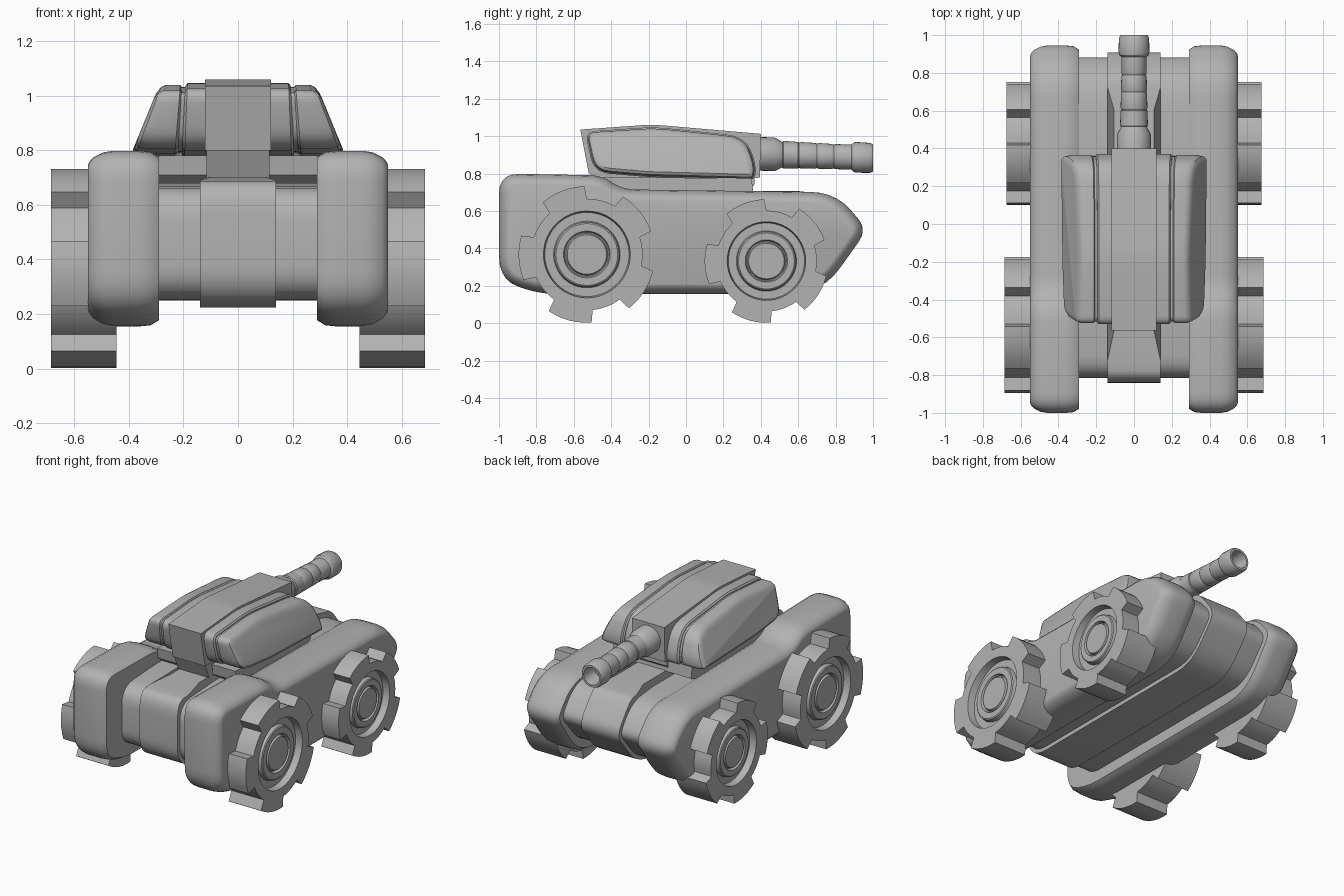
import bpy, bmesh, math
from mathutils import Vector

if "Cube" in bpy.data.objects:
    bpy.data.objects.remove(bpy.data.objects["Cube"])

grey = bpy.data.materials.new("plain grey")
grey.diffuse_color = (0.45, 0.45, 0.45, 1)
grey.use_nodes = True
grey.node_tree.nodes["Principled BSDF"].inputs["Base Color"].default_value = grey.diffuse_color


def finish(bm, name, angle=32):
    bmesh.ops.remove_doubles(bm, verts=bm.verts[:], dist=0.0004)
    bmesh.ops.recalc_face_normals(bm, faces=bm.faces[:])
    me = bpy.data.meshes.new(name)
    bm.to_mesh(me)
    bm.free()
    ob = bpy.data.objects.new(name, me)
    bpy.context.collection.objects.link(ob)
    me.materials.append(grey)
    bpy.ops.object.select_all(action='DESELECT')
    ob.select_set(True)
    bpy.context.view_layer.objects.active = ob
    bpy.ops.object.shade_smooth_by_angle(angle=math.radians(angle))
    return ob


def rounded(points, steps=5):
    """Round each (y, z, radius) corner of a closed profile."""
    out = []
    for i, (y, z, r) in enumerate(points):
        p = Vector((y, z))
        a = Vector(points[i - 1][:2]) - p
        b = Vector(points[(i + 1) % len(points)][:2]) - p
        if r == 0:
            out.append(p)
            continue
        s = p + a.normalized() * min(r, a.length * 0.48)
        e = p + b.normalized() * min(r, b.length * 0.48)
        for k in range(steps + 1):
            t = k / steps
            out.append(s * (1 - t) ** 2 + p * 2 * t * (1 - t) + e * t * t)
    return out


def inset(prof, d):
    """Move a clockwise profile inwards by d."""
    out = []
    for i, p in enumerate(prof):
        a = (p - prof[i - 1]).normalized()
        b = (prof[(i + 1) % len(prof)] - p).normalized()
        t = a + b
        n = Vector((t.y, -t.x)).normalized()
        out.append(p + n * d / max(0.6, n.dot(Vector((a.y, -a.x)))))
    return out


def skin(bm, rings):
    rows = [[bm.verts.new(c) for c in ring] for ring in rings]
    for r0, r1 in zip(rows, rows[1:]):
        for i in range(len(r0)):
            j = (i + 1) % len(r0)
            bm.faces.new((r0[i], r0[j], r1[j], r1[i]))
    bm.faces.new(rows[0])
    bm.faces.new(rows[-1])


def loft(name, prof, sections, side=1, width=None):
    """Skin insets of a (y, z) profile at (x, inset, lean) sections."""
    bm = bmesh.new()
    rings = []
    for x, d, lean in sections:
        rings.append([(side * (x - lean * (p.y - 0.8)) * (width(p) if width else 1), p.x, p.y)
                      for p in inset(prof, d)])
    skin(bm, rings)
    return finish(bm, name)


# Side pods
pod = rounded([(-1.0, 0.80, 0.11), (-0.45, 0.79, 0.07), (-0.34, 0.715, 0.07),
               (0.80, 0.70, 0.14), (0.97, 0.50, 0.08), (0.77, 0.22, 0.10),
               (0.62, 0.155, 0.12), (-0.78, 0.155, 0.10), (-1.0, 0.23, 0.13)])
for side, label in ((-1, "left"), (1, "right")):
    loft(label + "_pod", pod, [(0.29, 0.022, 0), (0.32, 0.004, 0), (0.36, 0, 0),
         (0.46, 0, 0), (0.495, 0.006, 0), (0.53, 0.024, 0), (0.546, 0.042, 0),
         (0.55, 0.056, 0)], side)

# Central hull and the raised band around it
hull = rounded([(-0.815, 0.66, 0.12), (-0.45, 0.68, 0), (0.55, 0.68, 0),
                (0.77, 0.66, 0.12), (0.90, 0.49, 0.06), (0.70, 0.25, 0.12),
                (-0.74, 0.25, 0.08), (-0.815, 0.32, 0.07)])
loft("central_hull", hull, [(-0.3, 0, 0), (0.3, 0, 0)])
band = rounded([(-0.815, 0.66, 0.10), (-0.72, 0.664, 0), (-0.56, 0.675, 0), (0.60, 0.68, 0),
                (0.72, 0.665, 0), (0.77, 0.66, 0.08), (0.90, 0.49, 0.06),
                (0.70, 0.25, 0.12), (-0.74, 0.25, 0.08), (-0.815, 0.32, 0.07)])
loft("hull_band", band, [(-0.14, -0.026, 0), (0.14, -0.026, 0)],
     width=lambda p: 0.75 if p.y > 0.66 and -0.6 < p.x < 0.65 else 1)

# Turret base, neck and centre spine
base = rounded([(-0.44, 0.78, 0), (0.35, 0.775, 0), (0.36, 0.70, 0.0), (0.30, 0.67, 0),
                (-0.38, 0.67, 0), (-0.43, 0.71, 0)])
loft("turret_base", base, [(-0.29, 0, 0), (0.29, 0, 0)])
neck = rounded([(-0.52, 0.82, 0), (0.365, 0.82, 0), (0.365, 0.74, 0), (0.32, 0.68, 0),
                (-0.46, 0.68, 0)])
loft("turret_neck", neck, [(-0.115, 0, 0), (0.115, 0, 0)])
spine = rounded([(-0.565, 1.035, 0), (-0.18, 1.062, 0.06), (0.40, 1.012, 0),
                 (0.395, 0.78, 0), (0.30, 0.76, 0), (-0.52, 0.80, 0)])
loft("turret_spine", spine, [(-0.12, 0, 0), (0.12, 0, 0)])

# Turret side shells: an inner frame and a leaning outer panel
shell = rounded([(-0.535, 1.02, 0.05), (-0.17, 1.045, 0.08), (0.31, 0.995, 0.10),
                 (0.37, 0.86, 0.08), (0.365, 0.77, 0.03), (-0.20, 0.785, 0.05),
                 (-0.49, 0.81, 0.08)])
for side, label in ((-1, "left"), (1, "right")):
    loft(label + "_turret_frame", shell, [(0.11, -0.004, 0), (0.195, -0.004, 0.04),
         (0.205, 0.006, 0.05)], side)
    loft(label + "_turret_panel", shell, [(0.17, 0.012, 0), (0.22, 0.01, 0.06),
         (0.23, 0.002, 0.08), (0.335, 0.002, 0.30), (0.37, 0.01, 0.38),
         (0.383, 0.025, 0.41), (0.386, 0.042, 0.41)], side)


# Barrel with collar, shallow rings and hollow muzzle
def barrel(steps, n=28):
    bm = bmesh.new()
    skin(bm, [[(r * math.cos(2 * math.pi * i / n), y,
                0.905 - 0.022 * (y - 0.4) / 0.6 + r * math.sin(2 * math.pi * i / n))
               for i in range(n)] for y, r in steps])
    finish(bm, "gun_barrel")


barrel([(0.37, 0.09), (0.475, 0.09), (0.515, 0.068), (0.52, 0.074), (0.60, 0.071),
        (0.605, 0.067), (0.615, 0.071), (0.69, 0.069), (0.70, 0.065), (0.71, 0.069),
        (0.78, 0.067), (0.79, 0.063), (0.80, 0.067), (0.885, 0.067), (0.895, 0.078),
        (0.91, 0.082), (0.985, 0.080), (1.0, 0.072), (1.0, 0.058), (0.90, 0.046)])


# Wheels: five broad treads around a stepped hub
def wheel(name, side, y, z, scale, x_out):
    marks = []
    for k in range(5):
        c = 111 + 72 * k
        marks += [(c + a, 0.365) for a in (-19, -12.5, -6, 0, 6, 12.5, 19)]
        marks += [(c + a, 0.298) for a in (21, 27, 33, 39, 45, 51)]
    rings = [(0.2, 0.445), (1, 0.445), (1, x_out), (0.232, x_out), (0.225, x_out - 0.045),
             (0.178, x_out - 0.045), (0.172, x_out - 0.02), (0.165, x_out - 0.015),
             (0.125, x_out - 0.015), (0.118, x_out - 0.035), (0.112, x_out - 0.035),
             (0.105, x_out - 0.015)]
    bm = bmesh.new()
    skin(bm, [[(side * x, y + scale * (g if r == 1 else r) * math.cos(math.radians(a)),
                z + scale * (g if r == 1 else r) * math.sin(math.radians(a)))
               for a, g in marks] for r, x in rings])
    finish(bm, name, 28)


for side, label in ((-1, "left"), (1, "right")):
    wheel(label + "_large_wheel", side, -0.53, 0.367, 1.0, 0.685)
    wheel(label + "_small_wheel", side, 0.43, 0.332, 0.905, 0.675)
